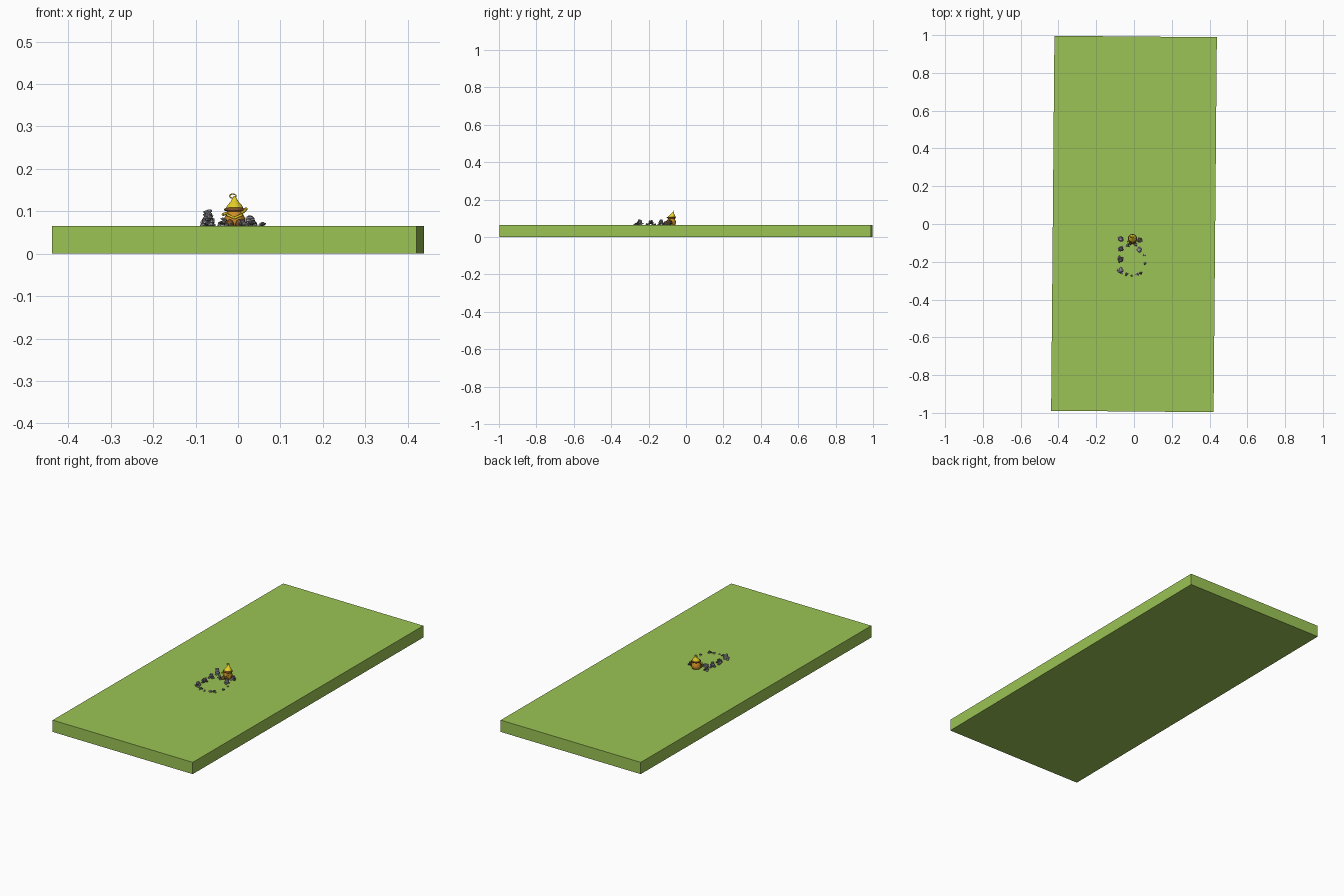
import bpy, bmesh, math, random
from mathutils import Vector, Matrix

if "Cube" in bpy.data.objects:
    bpy.data.objects.remove(bpy.data.objects["Cube"])

random.seed(4)
TOP = 0.065


def material(name, rgb):
    m = bpy.data.materials.new(name)
    m.diffuse_color = (*rgb, 1)
    m.use_nodes = True
    m.node_tree.nodes["Principled BSDF"].inputs["Base Color"].default_value = m.diffuse_color
    return m


GREEN = material("grass green", (0.33, 0.55, 0.09))
YELLOW = material("yellow", (0.80, 0.62, 0.02))
ORANGE = material("orange", (0.62, 0.27, 0.02))
BROWN = material("brown", (0.20, 0.08, 0.02))
GREY = material("stone grey", (0.25, 0.25, 0.25))
PALE = material("pale stone", (0.48, 0.48, 0.55))
DARK = material("dark stone", (0.12, 0.12, 0.11))


def finish(name, bm, mats, smooth=False):
    bmesh.ops.recalc_face_normals(bm, faces=bm.faces)
    me = bpy.data.meshes.new(name)
    bm.to_mesh(me)
    bm.free()
    for m in mats:
        me.materials.append(m)
    ob = bpy.data.objects.new(name, me)
    bpy.context.collection.objects.link(ob)
    for p in me.polygons:
        p.use_smooth = smooth
    return ob


def lathe(name, profile, centre, mat, sides=16, lean=0.0):
    """Revolve (radius, z) pairs around a vertical axis."""
    bm = bmesh.new()
    rings = []
    for r, z in profile:
        off = lean * (z - profile[0][1])
        rings.append([bm.verts.new((centre[0] + r * math.cos(2 * math.pi * i / sides),
                                    centre[1] + off + r * math.sin(2 * math.pi * i / sides), z))
                      for i in range(sides)])
    for a, b in zip(rings, rings[1:]):
        for i in range(sides):
            j = (i + 1) % sides
            bm.faces.new((a[i], a[j], b[j], b[i]))
    bm.faces.new(rings[0])
    bm.faces.new(rings[-1])
    return finish(name, bm, [mat], True)


def tube(name, points, radius, mat):
    cu = bpy.data.curves.new(name, "CURVE")
    cu.dimensions = "3D"
    cu.bevel_depth = radius
    cu.bevel_resolution = 1
    cu.use_fill_caps = True
    s = cu.splines.new("POLY")
    s.points.add(len(points) - 1)
    for p, q in zip(s.points, points):
        p.co = (*q, 1)
    cu.materials.append(mat)
    ob = bpy.data.objects.new(name, cu)
    bpy.context.collection.objects.link(ob)
    return ob


def curl(cx, cy, cz, r, start, turn, n=14):
    """Spiral in the xz plane."""
    return [(cx + r * (1 - 0.5 * i / n) * math.cos(start + turn * i / n), cy,
             cz + 0.75 * r * (1 - 0.5 * i / n) * math.sin(start + turn * i / n)) for i in range(n + 1)]


# Lawn slab, turned slightly
bm = bmesh.new()
bmesh.ops.create_cube(bm, size=1, matrix=Matrix.Rotation(math.radians(-0.5), 4, "Z")
                      @ Matrix.Translation((0, 0, TOP / 2)) @ Matrix.Diagonal((0.86, 1.985, TOP, 1)))
finish("lawn_slab", bm, [GREEN])

# Little round figure with a pointed hat
C = (-0.008, -0.078)
lathe("figure_body", [(0.020, TOP - 0.002), (0.024, 0.074), (0.024, 0.085), (0.019, 0.096), (0.015, 0.104)],
      C, ORANGE)
lathe("hat_brim", [(0.015, 0.099), (0.025, 0.102), (0.025, 0.105), (0.018, 0.109)], C, BROWN)
lathe("hat", [(0.022, 0.104), (0.018, 0.113), (0.010, 0.122), (0.005, 0.130), (0.002, 0.136)],
      C, YELLOW, lean=0.3)
tube("hat_curl", curl(-0.013, C[1] + 0.009, 0.135, 0.009, 0, 1.7 * math.pi), 0.0018, YELLOW)
for side, z in ((-1, 0.092), (1, 0.107)):
    label = "left" if side < 0 else "right"
    tube(label + "_arm", [(C[0] + side * 0.016, C[1] - 0.006, 0.096),
                          (C[0] + side * 0.024, C[1] - 0.012, (z + 0.096) / 2),
                          (C[0] + side * 0.028, C[1] - 0.016, z)], 0.0035, YELLOW)
    lathe(label + "_boot", [(0.008, TOP - 0.002), (0.009, 0.070), (0.006, 0.078), (0.001, 0.081)],
          (C[0] + side * 0.011, C[1] - 0.024), BROWN, 8)
tube("front_sash", [(C[0] - 0.018, C[1] - 0.018, 0.092), (C[0], C[1] - 0.026, 0.084),
                    (C[0] + 0.018, C[1] - 0.018, 0.092)], 0.003, YELLOW)

# Piles of stones in a ring: x, y, spread, height, stone count
PILES = [(-0.07, -0.080, 0.015, 0.040, 14), (-0.07, -0.132, 0.014, 0.030, 11),
         (-0.072, -0.187, 0.017, 0.026, 11), (-0.071, -0.247, 0.016, 0.030, 12),
         (-0.04, -0.265, 0.008, 0.012, 4), (-0.014, -0.272, 0.005, 0.007, 2),
         (0.015, -0.265, 0.008, 0.010, 4), (0.036, -0.260, 0.009, 0.014, 4),
         (0.059, -0.210, 0.005, 0.010, 4), (0.055, -0.165, 0.004, 0.008, 2),
         (0.030, -0.085, 0.014, 0.026, 9), (0.028, -0.135, 0.014, 0.024, 9),
         (-0.034, -0.112, 0.010, 0.020, 5), (0.010, -0.112, 0.008, 0.018, 5)]
for k, (x, y, spread, height, count) in enumerate(PILES):
    bm = bmesh.new()
    tint = random.choice((0, 1, 2))
    if k in (0, 3):
        tint = 1
    for i in range(count):
        t = i / max(1, count - 1)
        a = i * 2.4 + k
        rad = spread * (1 - 0.75 * t) * 0.75
        s = 0.0035 + spread * 0.22 * random.uniform(0.8, 1.3)
        z = TOP + s * 0.4 + t * max(0, height - s)
        before = set(bm.faces)
        res = bmesh.ops.create_icosphere(bm, subdivisions=1, radius=1)
        rot = Matrix.Rotation(random.uniform(0, 6.28), 4, "Z")
        place = Matrix.Translation((x + rad * math.cos(a), y + rad * math.sin(a), z))
        for v in res["verts"]:
            v.co *= random.uniform(0.85, 1.15)
            v.co = place @ rot @ Vector((v.co.x * s * 1.2, v.co.y * s, v.co.z * s * 0.65))
        index = tint if i % 3 else random.choice((0, 0, 1, 2))
        for f in set(bm.faces) - before:
            f.material_index = index
    finish("stone_pile_%02d" % (k + 1), bm, [GREY, PALE, DARK])
